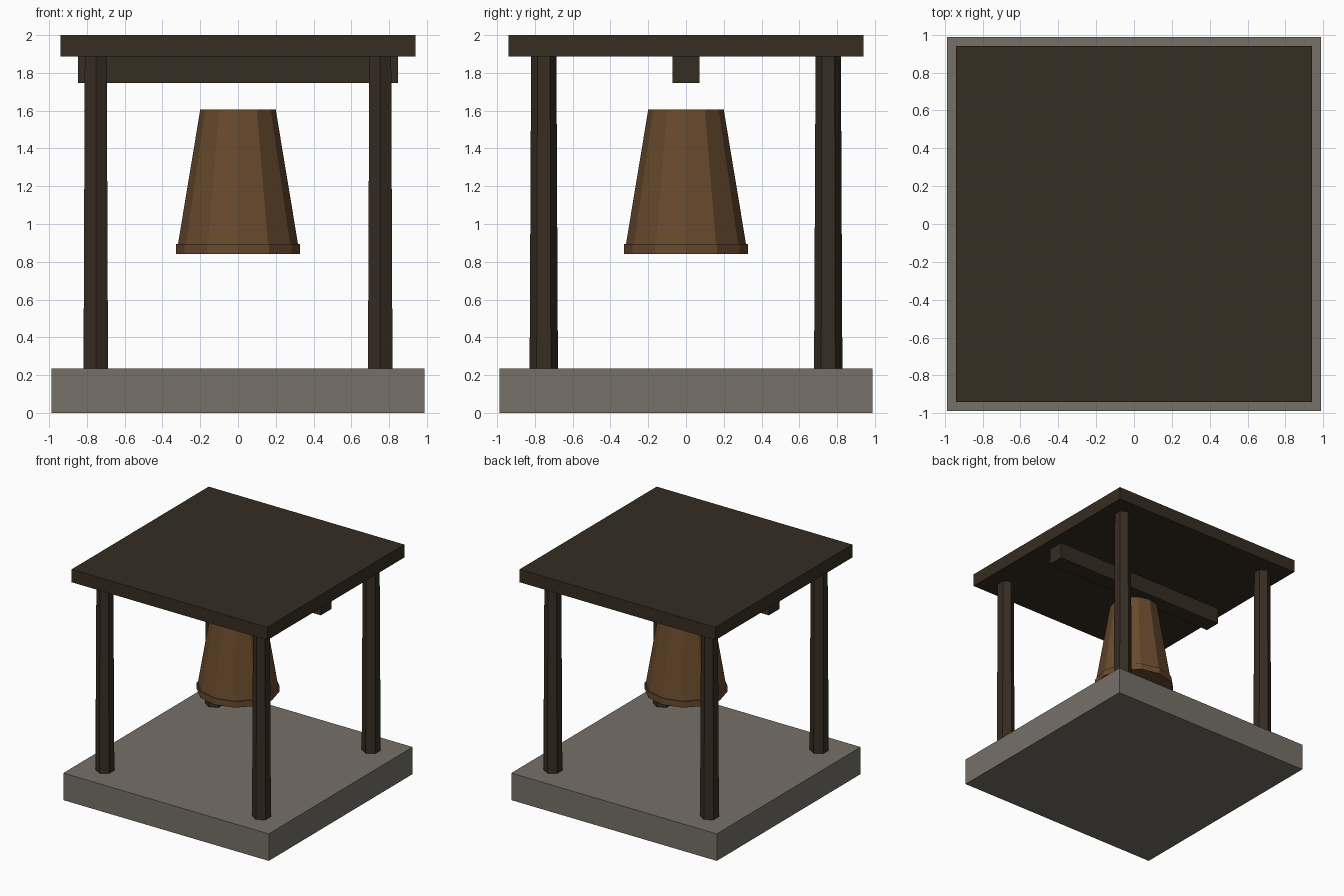
import bpy
import math

cube = bpy.data.objects.get("Cube")
if cube:
    bpy.data.objects.remove(cube, do_unlink=True)


def material(name, rgb):
    mat = bpy.data.materials.new(name)
    mat.use_nodes = True
    color = (*rgb, 1.0)
    mat.diffuse_color = color
    mat.node_tree.nodes["Principled BSDF"].inputs["Base Color"].default_value = color
    return mat


stone = material("grey stone", (0.18, 0.165, 0.14))
wood = material("dark wood", (0.037, 0.026, 0.016))
bronze = material("aged bronze", (0.14, 0.068, 0.026))


def finish(name, mat):
    obj = bpy.context.object
    obj.name = obj.data.name = name
    obj.data.materials.append(mat)
    return obj


def box(name, size_x, size_y, bottom, top, mat):
    bpy.ops.mesh.primitive_cube_add(size=1, location=(0, 0, (bottom + top) / 2))
    bpy.context.object.scale = (size_x, size_y, top - bottom)
    bpy.ops.object.transform_apply(location=False, rotation=False, scale=True)
    return finish(name, mat)


def tapered(name, sides, r_bottom, r_top, bottom, top, mat, x=0, y=0):
    bpy.ops.mesh.primitive_cone_add(
        vertices=sides, radius1=r_bottom, radius2=r_top, depth=top - bottom,
        location=(x, y, (bottom + top) / 2))
    return finish(name, mat)


# Plinth, roof slab and the beam under it
box("stone_base", 1.976, 1.976, 0, 0.235, stone)
box("roof_slab", 1.882, 1.882, 1.888, 2.0, wood)
box("hanging_beam", 1.694, 0.142, 1.746, 1.888, wood)

# Four slightly tapered hexagonal posts
for side, x in (("left", 0.753), ("right", -0.753)):
    for end, y in (("front", -0.753), ("back", 0.753)):
        tapered(f"{end}_{side}_post", 6, 0.075, 0.067, 0.235, 1.888, wood, x, y)

# Bell body and its rim
tapered("bell_body", 12, 0.325, 0.2, 0.85, 1.605, bronze)
tapered("bell_rim", 12, 0.327, 0.327, 0.842, 0.895, bronze)
